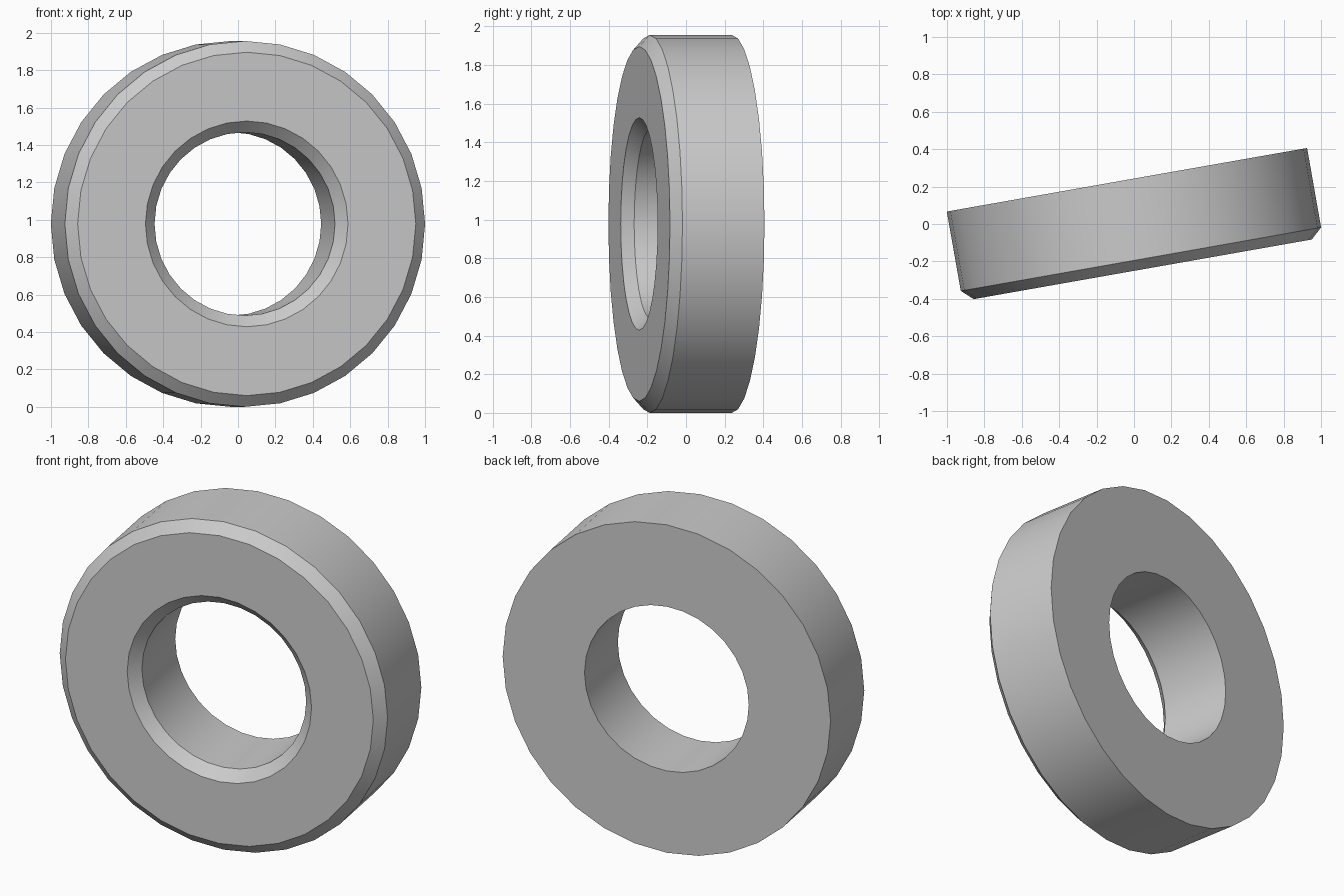
import bpy
import bmesh
import math
from mathutils import Matrix

cube = bpy.data.objects.get("Cube")
if cube:
    bpy.data.objects.remove(cube, do_unlink=True)

SIDES = 32
OUTER, INNER = 0.978, 0.49
FRONT, BACK = -0.246, 0.24
BEVEL = 0.06

# Plain grey material
grey = bpy.data.materials.new("plain_grey")
grey.use_nodes = True
colour = (0.6, 0.6, 0.6, 1.0)
grey.diffuse_color = colour
grey.node_tree.nodes["Principled BSDF"].inputs["Base Color"].default_value = colour

# Cross-section as (radius, depth), bevelled on both front rims
profile = [
    (INNER, BACK), (OUTER, BACK),
    (OUTER, FRONT + BEVEL - 0.005), (OUTER - BEVEL, FRONT),
    (INNER + BEVEL, FRONT), (INNER, FRONT + BEVEL),
]

# Sweep the cross-section around the y axis
bm = bmesh.new()
rings = []
for i in range(SIDES):
    a = math.tau * i / SIDES
    rings.append([bm.verts.new((r * math.cos(a), d, r * math.sin(a))) for r, d in profile])
for i, ring in enumerate(rings):
    following = rings[(i + 1) % SIDES]
    for j in range(len(profile)):
        k = (j + 1) % len(profile)
        bm.faces.new((ring[j], ring[k], following[k], following[j]))
bmesh.ops.recalc_face_normals(bm, faces=bm.faces)

# Turn the ring slightly and stand it on the ground
place = Matrix.Translation((0.004, 0, OUTER)) @ Matrix.Rotation(math.radians(10), 4, "Z")
bm.transform(place)

mesh = bpy.data.meshes.new("ring")
bm.to_mesh(mesh)
bm.free()
mesh.materials.append(grey)
ring_obj = bpy.data.objects.new("ring", mesh)
bpy.context.collection.objects.link(ring_obj)

# Smooth walls with crisp rims
bpy.ops.object.select_all(action="DESELECT")
ring_obj.select_set(True)
bpy.context.view_layer.objects.active = ring_obj
bpy.ops.object.shade_smooth_by_angle(angle=math.radians(30))
